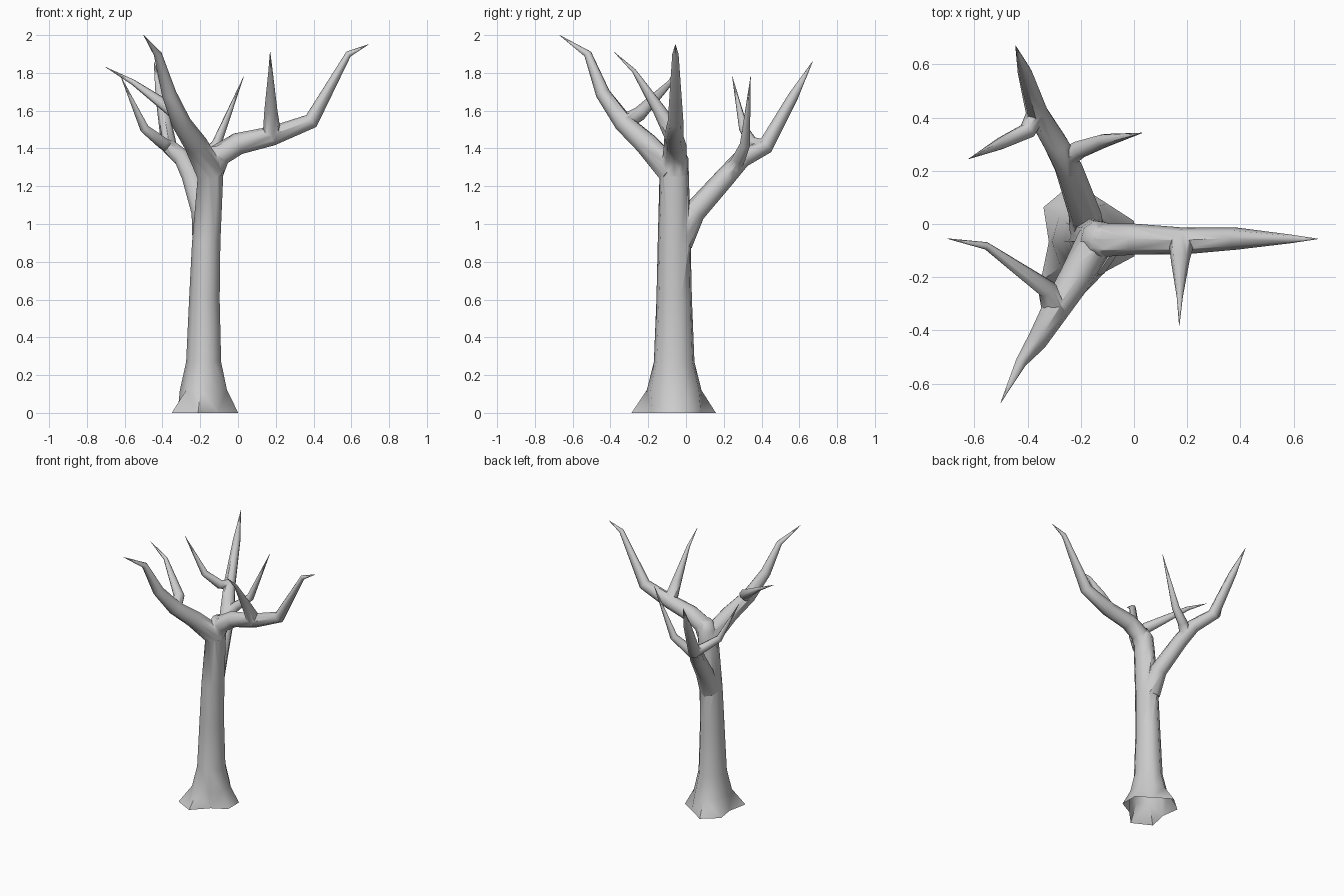
import bpy, bmesh, math
from mathutils import Vector

if "Cube" in bpy.data.objects:
    bpy.data.objects.remove(bpy.data.objects["Cube"])


def loft(name, rings):
    """Closed tube through a list of equally sized point rings."""
    bm = bmesh.new()
    loops = [[bm.verts.new(p) for p in ring] for ring in rings]
    n = len(loops[0])
    for a, b in zip(loops, loops[1:]):
        for i in range(n):
            j = (i + 1) % n
            bm.faces.new((a[i], a[j], b[j], b[i]))
    bm.faces.new(loops[0][::-1])
    bm.faces.new(loops[-1])
    bmesh.ops.triangulate(bm, faces=bm.faces[:])
    bmesh.ops.recalc_face_normals(bm, faces=bm.faces[:])
    me = bpy.data.meshes.new(name)
    bm.to_mesh(me)
    bm.free()
    ob = bpy.data.objects.new(name, me)
    bpy.context.collection.objects.link(ob)
    return ob


def limb(name, path, radius, power, sides=8):
    """Tube along a path, tapering to a point, fused into the trunk."""
    pts = [Vector(p) for p in path]
    dist = [0]
    for a, b in zip(pts, pts[1:]):
        dist.append(dist[-1] + (b - a).length)
    rings, side, prev = [], None, None
    for i, p in enumerate(pts):
        t = Vector((0, 0, 0))
        if i > 0:
            t += (p - pts[i - 1]).normalized()
        if i < len(pts) - 1:
            t += (pts[i + 1] - p).normalized()
        t.normalize()
        side = prev.rotation_difference(t) @ side if prev else t.orthogonal().normalized()
        prev = t
        up = t.cross(side)
        r = max(0.001, radius * (1 - dist[i] / dist[-1]) ** power)
        rings.append([p + r * (math.cos(a) * side + math.sin(a) * up)
                      for a in (math.tau * k / sides for k in range(sides))])
    part = loft(name, rings)
    mod = trunk.modifiers.new(name, 'BOOLEAN')
    mod.operation = 'UNION'
    mod.solver = 'EXACT'
    mod.object = part
    bpy.ops.object.modifier_apply(modifier=mod.name)
    bpy.data.objects.remove(part)
    return pts


def trunk_ring(z, radii, squash=1.15):
    """Ring around the trunk axis, which leans slightly near the top."""
    cx = -0.18 + 0.045 * (z / 1.35) ** 3
    n = len(radii)
    angles = [math.radians(22) + math.tau * k / n for k in range(n)]
    return [(cx + r * math.cos(a), -0.062 + squash * r * math.sin(a), z)
            for r, a in zip(radii, angles)]


# Trunk: uneven root flare, then tapering rings
foot = [0.195, 0.16, 0.225, 0.203, 0.14, 0.23, 0.228, 0.138, 0.191]
profile = [(0.12, 0.128), (0.27, 0.095), (0.6, 0.083), (0.9, 0.077),
           (1.25, 0.069), (1.35, 0.066), (1.41, 0.035)]
trunk = loft("tree_trunk_and_branches", [trunk_ring(0, foot, 1)] +
             [trunk_ring(z, [r] * len(foot)) for z, r in profile])
bpy.context.view_layer.objects.active = trunk

# Main branches
right = limb("right_branch", [
    (-0.14, -0.06, 1.28), (-0.1, -0.06, 1.365), (0, -0.057, 1.425), (0.18, -0.064, 1.466),
    (0.388, -0.055, 1.545), (0.585, -0.056, 1.9), (0.69, -0.056, 1.95)], 0.066, 0.6)
front = limb("front_branch", [
    (-0.145, -0.07, 1.27), (-0.225, -0.21, 1.425), (-0.3, -0.33, 1.535),
    (-0.365, -0.44, 1.69), (-0.425, -0.52, 1.9), (-0.5, -0.67, 2)], 0.075, 0.75)
back = limb("back_branch", [
    (-0.175, -0.03, 0.9), (-0.185, 0.04, 1.06), (-0.245, 0.21, 1.25), (-0.29, 0.295, 1.345),
    (-0.365, 0.42, 1.41), (-0.41, 0.57, 1.68), (-0.445, 0.67, 1.86)], 0.066, 0.5)

# Twigs growing from joints of the main branches
limb("right_twig", [right[3], (0.174, -0.14, 1.6), (0.172, -0.275, 1.81),
                    (0.17, -0.38, 1.91)], 0.05, 1.1)
limb("front_twig", [front[2], (-0.325, -0.245, 1.585), (-0.555, -0.082, 1.75),
                    (-0.7, -0.055, 1.83)], 0.045, 0.9)
limb("back_left_twig", [back[4], (-0.4, 0.35, 1.43), (-0.495, 0.305, 1.505),
                        (-0.62, 0.245, 1.78)], 0.037, 0.8)
limb("back_right_twig", [back[2] + Vector((-0.015, 0.035, 0.035)), (-0.205, 0.28, 1.345),
                         (-0.115, 0.312, 1.42), (0.03, 0.342, 1.78)], 0.04, 0.9)

# Open the underside of the trunk
bm = bmesh.new()
bm.from_mesh(trunk.data)
bmesh.ops.delete(bm, geom=[f for f in bm.faces if all(v.co.z < 0.001 for v in f.verts)],
                 context='FACES')
bm.to_mesh(trunk.data)
bm.free()

trunk.select_set(True)
bpy.ops.object.shade_smooth_by_angle(angle=math.radians(60))
